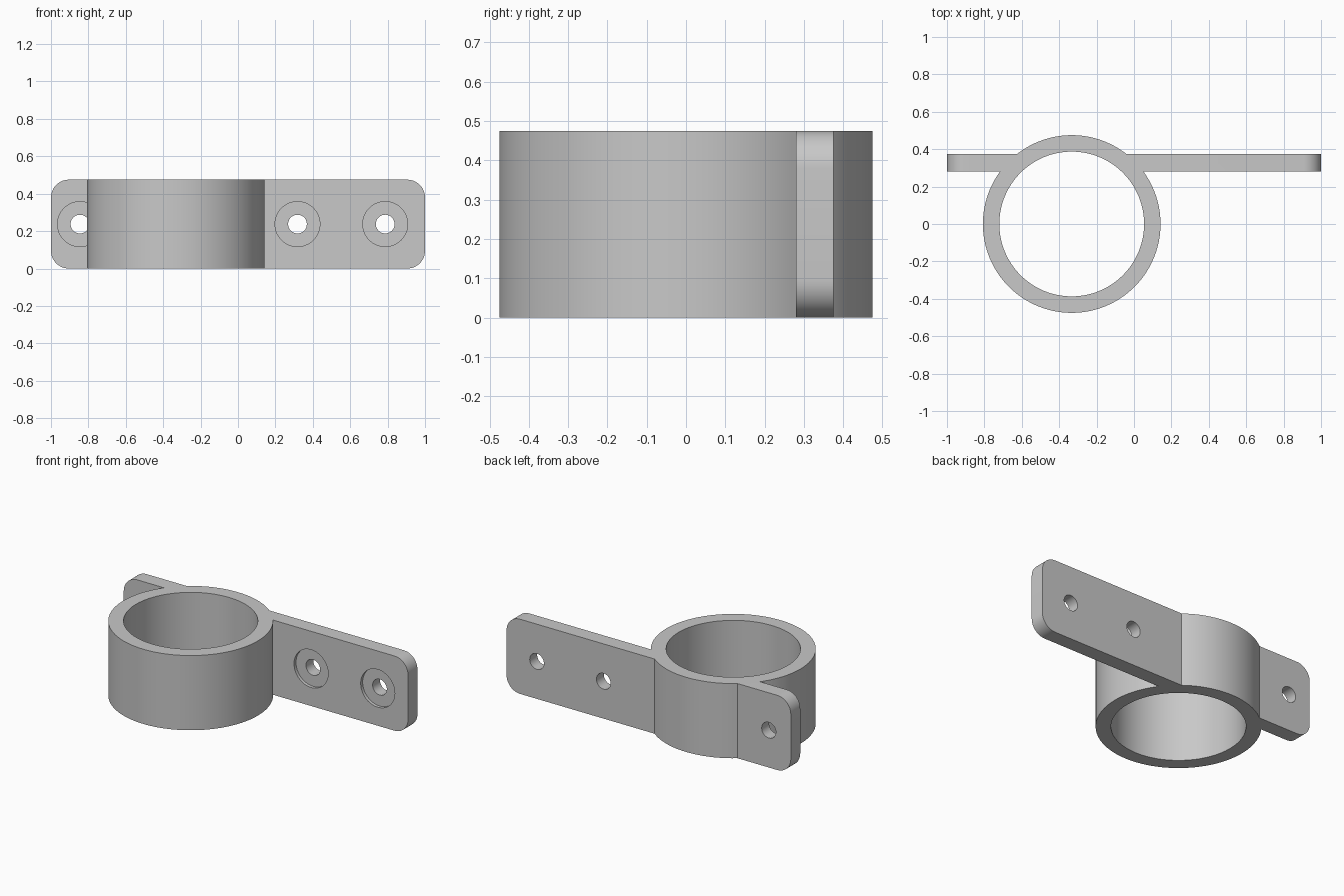
import bpy, bmesh, math
from mathutils import Matrix

cube = bpy.data.objects.get("Cube")
if cube:
    bpy.data.objects.remove(cube, do_unlink=True)

HEIGHT = 0.475
RING_X, RING_R, BORE_R = -0.333, 0.475, 0.387
PLATE_FRONT, PLATE_BACK, CORNER = 0.28, 0.375, 0.095
HOLES, HOLE_R, RECESS_R, RECESS_DEPTH = (-0.845, 0.318, 0.787), 0.05, 0.12, 0.02

grey = bpy.data.materials.new("grey")
grey.use_nodes = True
colour = (0.58, 0.58, 0.58, 1)
grey.diffuse_color = colour
grey.node_tree.nodes["Principled BSDF"].inputs["Base Color"].default_value = colour


def make_object(name, bm):
    bmesh.ops.recalc_face_normals(bm, faces=bm.faces)
    mesh = bpy.data.meshes.new(name)
    bm.to_mesh(mesh)
    bm.free()
    mesh.materials.append(grey)
    obj = bpy.data.objects.new(name, mesh)
    bpy.context.scene.collection.objects.link(obj)
    return obj


def cylinder(name, radius, depth, centre, along_y=False, segments=64):
    bm = bmesh.new()
    turn = Matrix.Rotation(math.pi / 2, 4, 'X') if along_y else Matrix()
    bmesh.ops.create_cone(bm, cap_ends=True, segments=segments, radius1=radius,
                          radius2=radius, depth=depth,
                          matrix=Matrix.Translation(centre) @ turn)
    return make_object(name, bm)


def combine(target, tool, operation):
    mod = target.modifiers.new(tool.name, 'BOOLEAN')
    mod.operation, mod.solver, mod.object = operation, 'EXACT', tool
    bpy.context.view_layer.objects.active = target
    bpy.ops.object.modifier_apply(modifier=mod.name)
    bpy.data.objects.remove(tool, do_unlink=True)


# Mounting plate: rounded rectangle pushed back through its thickness
bm = bmesh.new()
outline = []
corners = ((1, HEIGHT, -1, -1), (-1, HEIGHT, 1, -1), (-1, 0, 1, 1), (1, 0, -1, 1))
for i, (x, z, dx, dz) in enumerate(corners):
    for step in range(13):
        a = math.pi / 2 * (i + step / 12)
        outline.append(bm.verts.new((x + CORNER * (dx + math.cos(a)), PLATE_FRONT,
                                     z + CORNER * (dz + math.sin(a)))))
face = bm.faces.new(outline)
pushed = bmesh.ops.extrude_face_region(bm, geom=[face], use_keep_orig=True)["geom"]
bmesh.ops.translate(bm, vec=(0, PLATE_BACK - PLATE_FRONT, 0),
                    verts=[v for v in pushed if isinstance(v, bmesh.types.BMVert)])
plate = make_object("mounting_plate", bm)

# Screw holes with shallow round recesses on the front
for x in HOLES:
    combine(plate, cylinder("screw_recess", RECESS_R, 2 * RECESS_DEPTH,
                            (x, PLATE_FRONT, HEIGHT / 2), True), 'DIFFERENCE')
    combine(plate, cylinder("screw_hole", HOLE_R, 0.4,
                            (x, PLATE_FRONT, HEIGHT / 2), True), 'DIFFERENCE')

# Ring joined to the plate, then bored through
bracket = cylinder("ring_bracket", RING_R, HEIGHT, (RING_X, 0, HEIGHT / 2), segments=128)
combine(bracket, plate, 'UNION')
combine(bracket, cylinder("bore", BORE_R, 2, (RING_X, 0, HEIGHT / 2), segments=128),
        'DIFFERENCE')

# Smooth curved walls, keep crisp edges
bpy.ops.object.select_all(action='DESELECT')
bracket.select_set(True)
bpy.context.view_layer.objects.active = bracket
bpy.ops.object.shade_smooth_by_angle(angle=math.radians(25))
